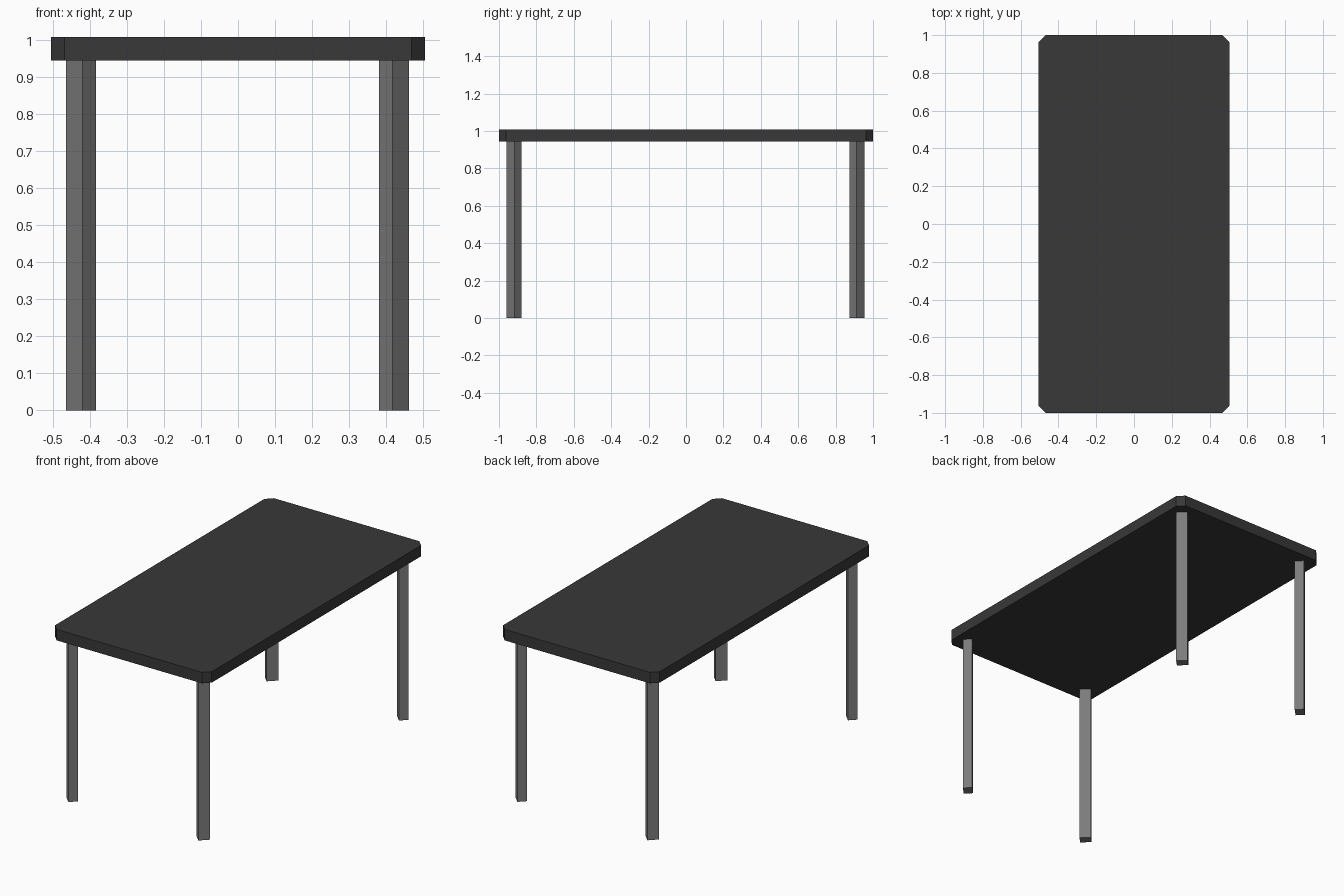
import bpy, bmesh, math

if "Cube" in bpy.data.objects:
    bpy.data.objects.remove(bpy.data.objects["Cube"])


def material(name, value):
    mat = bpy.data.materials.new(name)
    mat.diffuse_color = (value, value, value, 1)
    mat.use_nodes = True
    mat.node_tree.nodes["Principled BSDF"].inputs["Base Color"].default_value = mat.diffuse_color
    return mat


def box(name, size, centre, mat, turn=0, chamfer=0):
    """Box with optional turn about z and chamfered vertical edges."""
    bm = bmesh.new()
    bmesh.ops.create_cube(bm, size=1)
    bmesh.ops.scale(bm, vec=size, verts=bm.verts)
    if chamfer:
        upright = [e for e in bm.edges
                   if abs(e.verts[0].co.z - e.verts[1].co.z) > 1e-4]
        bmesh.ops.bevel(bm, geom=upright, offset=chamfer, segments=1,
                        affect='EDGES', offset_type='OFFSET')
    mesh = bpy.data.meshes.new(name)
    bm.to_mesh(mesh)
    bm.free()
    mesh.materials.append(mat)
    obj = bpy.data.objects.new(name, mesh)
    obj.location = centre
    obj.rotation_euler.z = turn
    bpy.context.collection.objects.link(obj)
    return obj


dark = material("dark_top", 0.04)
grey = material("grey_leg", 0.2)

# Tabletop with cut corners
TOP, UNDER = 1.008, 0.944
box("tabletop", (1.01, 2.0, TOP - UNDER), (0, 0, (TOP + UNDER) / 2),
    dark, chamfer=0.037)

# Legs turned 45 degrees, narrow face pointing out to each corner
for side, sx in (("left", -1), ("right", 1)):
    for end, sy in (("front", -1), ("back", 1)):
        box(f"{end}_{side}_leg", (0.063, 0.052, UNDER),
            (sx * 0.4225 - 0.0015, sy * 0.9175 - 0.0025, UNDER / 2),
            grey, turn=math.radians(-45 * sx * sy))
